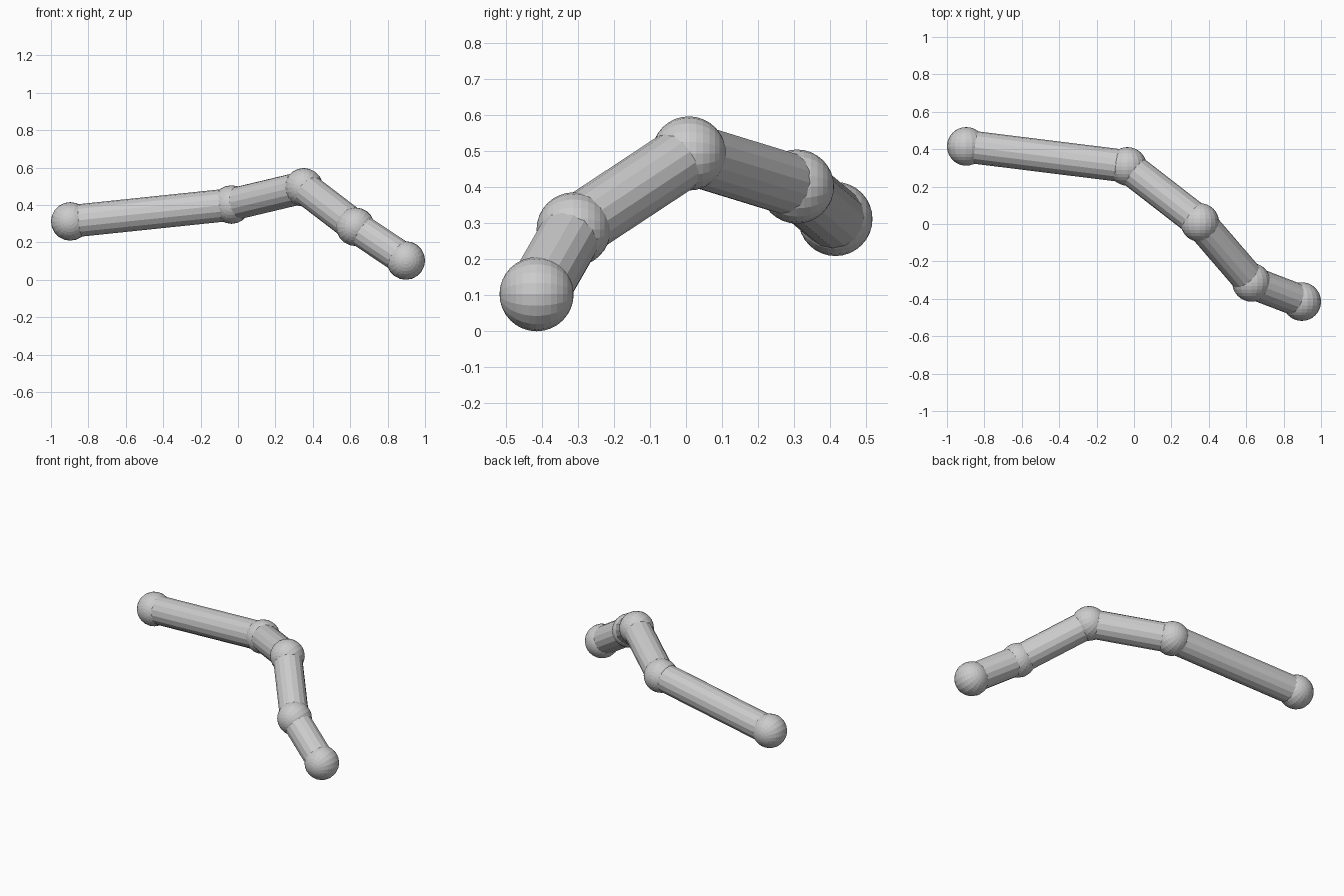
import bpy
from math import pi
from mathutils import Vector

if "Cube" in bpy.data.objects:
    bpy.data.objects.remove(bpy.data.objects["Cube"])

BALL_R = 0.103
TUBE_R = 0.087
points = [Vector(p) for p in (
    (-0.897, 0.415, 0.312), (-0.035, 0.308, 0.402), (0.352, 0.008, 0.494),
    (0.628, -0.312, 0.283), (0.897, -0.415, 0.103))]

# Ball joints
for i, p in enumerate(points):
    bpy.ops.mesh.primitive_uv_sphere_add(segments=20, ring_count=16, radius=BALL_R,
                                         location=p, rotation=(pi / 2, 0, 0))
    bpy.context.object.name = f"ball_joint_{i + 1}"

# Straight tubes between neighbouring joints
for i, (a, b) in enumerate(zip(points, points[1:])):
    d = b - a
    bpy.ops.mesh.primitive_cylinder_add(vertices=16, radius=TUBE_R, depth=d.length,
                                        location=(a + b) / 2,
                                        rotation=d.to_track_quat('Z', 'Y').to_euler())
    bpy.context.object.name = f"tube_segment_{i + 1}"
